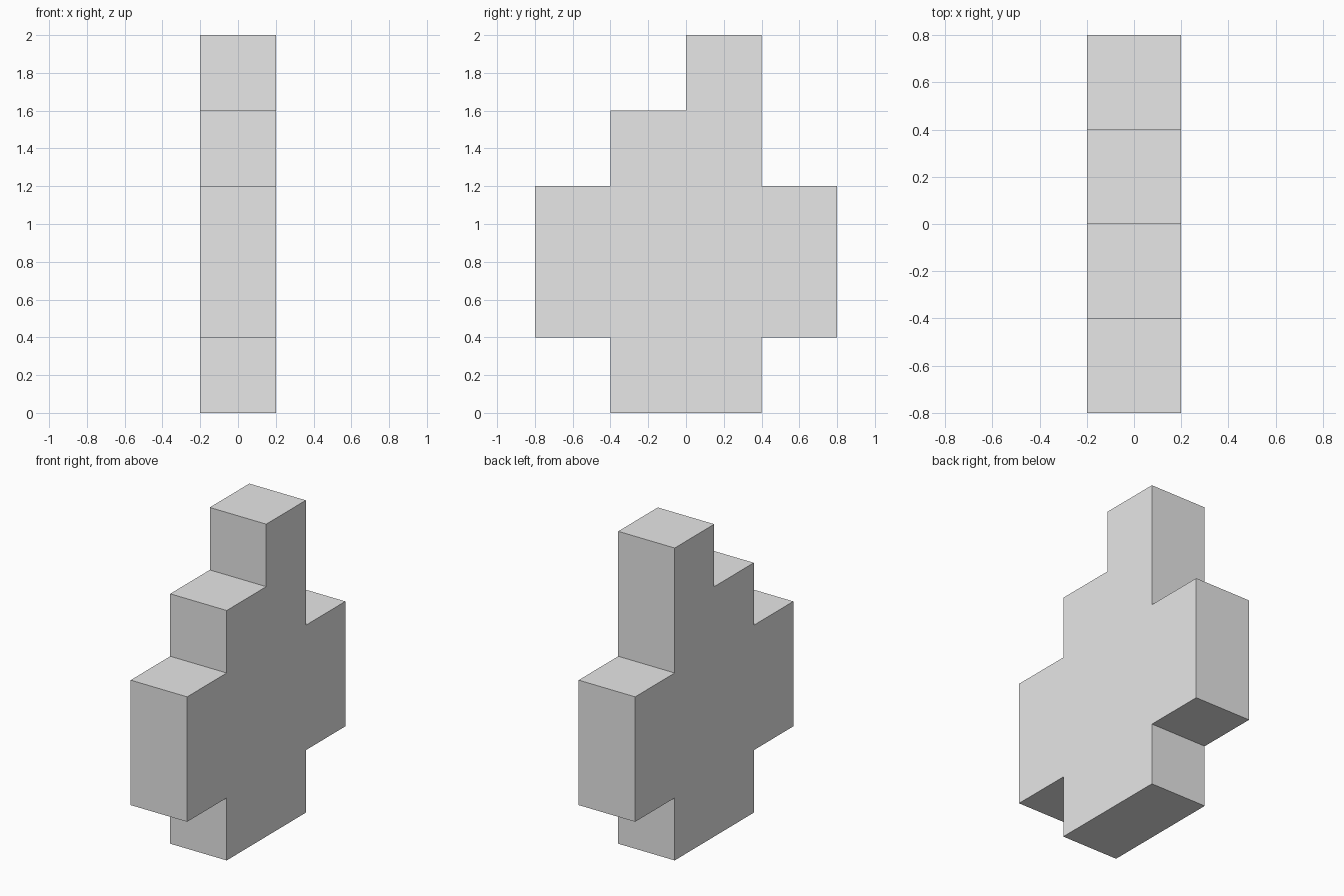
import bpy
import bmesh

default = bpy.data.objects.get("Cube")
if default:
    bpy.data.objects.remove(default, do_unlink=True)

UNIT = 0.4  # size of one step

# Plain grey material
grey = bpy.data.materials.new("light_grey")
grey.use_nodes = True
colour = (0.8, 0.8, 0.8, 1.0)
grey.diffuse_color = colour
grey.node_tree.nodes["Principled BSDF"].inputs["Base Color"].default_value = colour

# Stepped side outline in whole units (y, z), one unit thick along x
outline = [(-1, 0), (1, 0), (1, 1), (2, 1), (2, 3), (1, 3), (1, 5),
           (0, 5), (0, 4), (-1, 4), (-1, 3), (-2, 3), (-2, 1), (-1, 1)]

bm = bmesh.new()
side = bm.faces.new([bm.verts.new((-UNIT / 2, y * UNIT, z * UNIT)) for y, z in outline])
extruded = bmesh.ops.extrude_face_region(bm, geom=[side])["geom"]
moved = [v for v in extruded if isinstance(v, bmesh.types.BMVert)]
bmesh.ops.translate(bm, verts=moved, vec=(UNIT, 0, 0))
bmesh.ops.recalc_face_normals(bm, faces=bm.faces)

# Stepped block
mesh = bpy.data.meshes.new("stepped_block")
bm.to_mesh(mesh)
bm.free()
mesh.materials.append(grey)
block = bpy.data.objects.new("stepped_block", mesh)
bpy.context.collection.objects.link(block)
